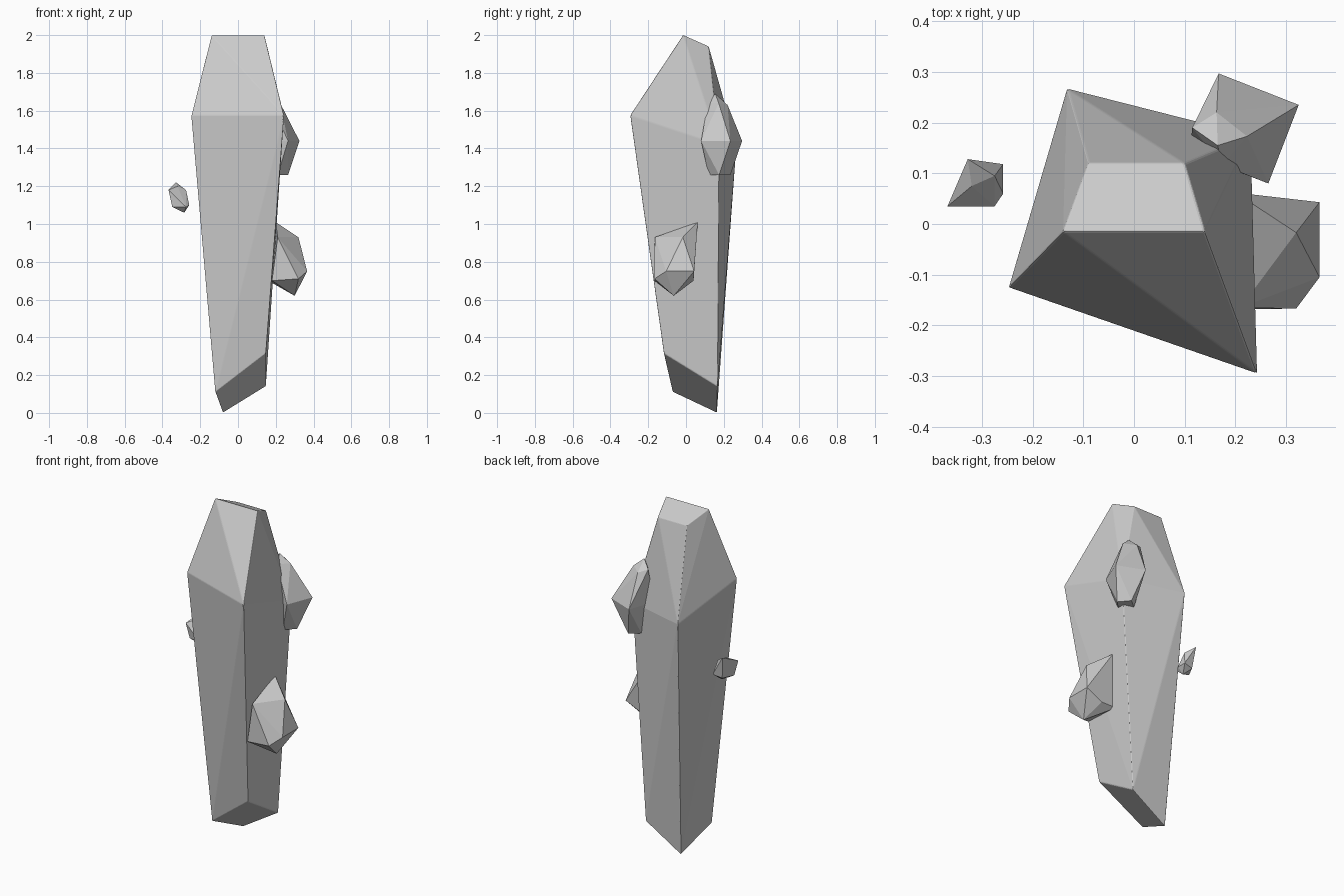
import bpy, bmesh


def crystal(name, points, bevel):
    """Faceted shard: convex hull of its corner points with tiny worn edges."""
    bm = bmesh.new()
    for p in points:
        bm.verts.new(p)
    res = bmesh.ops.convex_hull(bm, input=bm.verts)
    loose = [v for v in bm.verts if not v.link_faces]
    bmesh.ops.delete(bm, geom=loose, context='VERTS')
    # merge nearly coplanar triangles into clean facets
    bmesh.ops.dissolve_limit(bm, angle_limit=0.06, verts=bm.verts, edges=bm.edges)
    bmesh.ops.recalc_face_normals(bm, faces=bm.faces)
    mesh = bpy.data.meshes.new(name)
    bm.to_mesh(mesh)
    bm.free()
    obj = bpy.data.objects.new(name, mesh)
    bpy.context.collection.objects.link(obj)
    if bevel:
        mod = obj.modifiers.new("worn_edges", 'BEVEL')
        mod.width = bevel
        mod.segments = 2
        mod.limit_method = 'ANGLE'
        mod.angle_limit = 0.2
    return obj


# Tall four-sided main crystal: crown, widest ring, slanted foot
crystal("main_crystal", [
    (-0.14, -0.015, 2.0), (0.14, -0.015, 2.0), (0.10, 0.12, 1.94), (-0.09, 0.12, 1.94),
    (-0.247, -0.125, 1.575), (0.243, -0.295, 1.575), (0.23, 0.175, 1.42), (-0.132, 0.267, 1.42),
    (-0.12, -0.07, 0.11), (0.147, -0.117, 0.315), (0.147, 0.167, 0.14), (-0.08, 0.163, 0.0),
], 0.004)

# Shard on the upper back right corner
crystal("upper_shard", [
    (0.165, 0.155, 1.69), (0.163, 0.22, 1.63), (0.223, 0.173, 1.64),
    (0.174, 0.116, 1.64), (0.115, 0.19, 1.65),
    (0.167, 0.297, 1.44), (0.325, 0.235, 1.44), (0.265, 0.08, 1.44), (0.11, 0.14, 1.44),
    (0.265, 0.175, 1.26), (0.215, 0.235, 1.26), (0.16, 0.19, 1.26), (0.21, 0.12, 1.26),
], 0)

# Shard on the lower right side
crystal("lower_shard", [
    (0.20, 0.062, 1.01), (0.32, -0.017, 0.93), (0.21, -0.165, 0.93),
    (0.366, 0.043, 0.75), (0.366, -0.105, 0.75), (0.32, -0.167, 0.71),
    (0.30, -0.065, 0.62), (0.26, 0.04, 0.70), (0.18, -0.168, 0.70), (0.16, 0.04, 0.70),
], 0)

# Small shard floating on the left
crystal("floating_shard", [
    (-0.328, 0.128, 1.22), (-0.368, 0.035, 1.18), (-0.32, 0.075, 1.20), (-0.275, 0.095, 1.18),
    (-0.258, 0.118, 1.10), (-0.258, 0.06, 1.10), (-0.275, 0.035, 1.09),
    (-0.348, 0.045, 1.09), (-0.285, 0.07, 1.06), (-0.315, 0.11, 1.09),
], 0)
